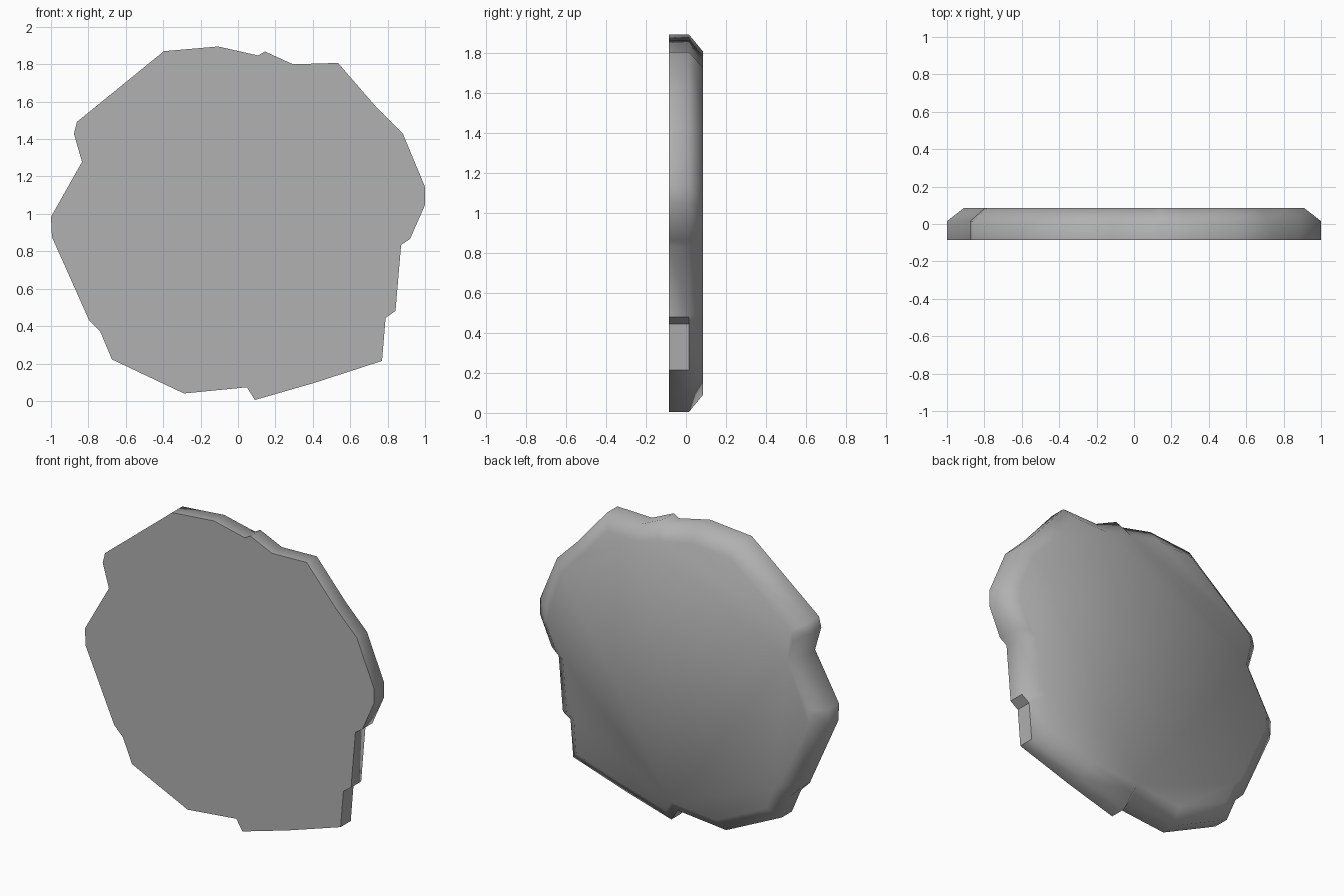
import bpy, bmesh

if "Cube" in bpy.data.objects:
    bpy.data.objects.remove(bpy.data.objects["Cube"])

# Chipped rim outline in the x/z plane, clockwise from the upper left
OUTLINE = [
    (-0.396, 1.87), (-0.107, 1.895), (0.107, 1.847), (0.144, 1.868), (0.294, 1.80),
    (0.535, 1.807), (0.738, 1.572), (0.882, 1.428), (1.0, 1.144), (1.0, 1.048),
    (0.92, 0.866), (0.872, 0.834), (0.842, 0.481), (0.789, 0.444), (0.77, 0.214),
    (0.406, 0.096), (0.09, 0.005), (0.048, 0.073), (-0.289, 0.04), (-0.674, 0.222),
    (-0.738, 0.374), (-0.797, 0.433), (-0.995, 0.877), (-1.0, 0.984),
    (-0.834, 1.278), (-0.877, 1.428), (-0.861, 1.492),
]
CX, CZ = 0.0, 0.95
FRONT, SHOULDER, BACK = -0.085, 0.015, 0.085
CHIPS = (12, 13, 16)  # wall faces that are crisp breaks


def ring(bm, y, scale):
    return [bm.verts.new((CX + (x - CX) * scale, y, CZ + (z - CZ) * scale))
            for x, z in OUTLINE]


def bridge(bm, a, b):
    n = len(a)
    return [bm.faces.new((a[i], a[(i + 1) % n], b[(i + 1) % n], b[i]))
            for i in range(n)]


# Slab: flat front, straight wall, bevelled back edge
bm = bmesh.new()
front = ring(bm, FRONT, 1.0)
shoulder = ring(bm, SHOULDER, 1.0)
back = ring(bm, BACK, 0.91)
wall = bridge(bm, front, shoulder)
bridge(bm, shoulder, back)
bm.faces.new(front)
bm.faces.new(back)
for i in CHIPS:
    for edge in wall[i].edges:
        edge.smooth = False
bmesh.ops.recalc_face_normals(bm, faces=bm.faces[:])

mesh = bpy.data.meshes.new("chipped_slab")
bm.to_mesh(mesh)
bm.free()
slab = bpy.data.objects.new("chipped_slab", mesh)
bpy.context.collection.objects.link(slab)

# Dark grey surface
grey = bpy.data.materials.new("dark_grey")
grey.diffuse_color = (0.44, 0.44, 0.44, 1.0)
grey.use_nodes = True
grey.node_tree.nodes["Principled BSDF"].inputs["Base Color"].default_value = grey.diffuse_color
mesh.materials.append(grey)

# Smooth the rounded back rim, keep the front edge and chips sharp
bpy.context.view_layer.objects.active = slab
slab.select_set(True)
bpy.ops.object.shade_smooth_by_angle(angle=1.22, keep_sharp_edges=True)
